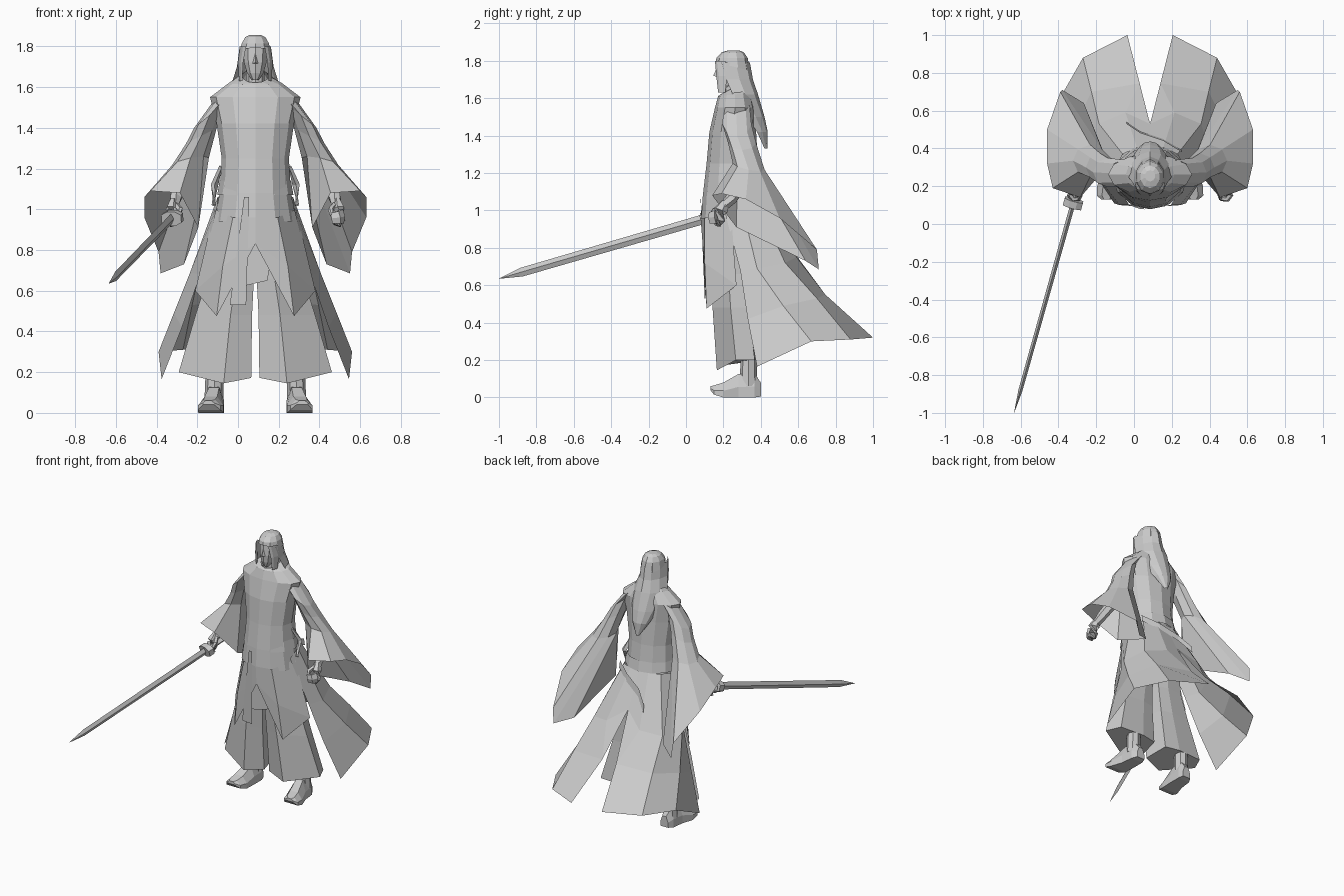
import bpy, bmesh, math
from mathutils import Vector

CX = 0.085  # body centre line
grey = bpy.data.materials.new("plain_grey")
grey.diffuse_color = (0.6, 0.6, 0.6, 1)


def make(name, verts, faces):
    """Mesh object from points given relative to the body centre line."""
    me = bpy.data.meshes.new(name)
    me.from_pydata([(x + CX, y, z) for x, y, z in verts], [], faces)
    bm = bmesh.new()
    bm.from_mesh(me)
    bmesh.ops.remove_doubles(bm, verts=bm.verts, dist=0.0005)
    bmesh.ops.recalc_face_normals(bm, faces=bm.faces)
    bm.to_mesh(me)
    bm.free()
    me.materials.append(grey)
    ob = bpy.data.objects.new(name, me)
    bpy.context.collection.objects.link(ob)
    return ob


def loft(name, rows, closed=True, caps=(False, False)):
    """Skin a list of equally long rows of points."""
    n = len(rows[0])
    faces = []
    for r in range(len(rows) - 1):
        for i in range(n if closed else n - 1):
            j = (i + 1) % n
            faces.append((r * n + i, r * n + j, (r + 1) * n + j, (r + 1) * n + i))
    if caps[0]:
        faces.append(tuple(range(n)))
    if caps[1]:
        faces.append(tuple(range((len(rows) - 1) * n, len(rows) * n)))
    return make(name, [p for row in rows for p in row], faces)


def oval(cx, rx, y0, y1, z, n=12, tilt=0.0, start=-90, lean=0.0):
    """Horizontal oval from front y0 to back y1, tilted along y, leaning along x."""
    cy, ry = (y0 + y1) / 2, (y1 - y0) / 2
    pts = []
    for i in range(n):
        a = math.radians(start + 360 * i / n)
        x, y = cx + rx * math.cos(a), cy + ry * math.sin(a)
        pts.append((x, y, z + tilt * (y - cy) - lean * (x - cx)))
    return pts


def flip(rows, s):
    return [[(x * s, y, z) for x, y, z in row] for row in rows]


def tube(name, path, radii, n=6, squash=1.0):
    """Tapered tube along a path."""
    path = [Vector(p) for p in path]
    rows = []
    for i, p in enumerate(path):
        d = (path[min(i + 1, len(path) - 1)] - path[max(i - 1, 0)]).normalized()
        u = d.cross(Vector((0, 0, 1)) if abs(d.z) < 0.95 else Vector((0, 1, 0))).normalized()
        v = u.cross(d)
        ang = [2 * math.pi * k / n for k in range(n)]
        rows.append([tuple(p + radii[i] * (squash * math.cos(a) * u + math.sin(a) * v)) for a in ang])
    return loft(name, rows, caps=(True, True))


# robe body with a low pointed collar
loft("robe_body", [oval(0, rx, a, b, z, 12, t) for z, rx, a, b, t in (
    (1.655, .065, .185, .32, .5), (1.62, .13, .172, .35, .1), (1.55, .222, .155, .37, 0),
    (1.42, .19, .125, .375, 0), (1.25, .165, .11, .385, 0), (1.08, .175, .09, .405, 0),
    (.94, .20, .08, .43, 0))])
# neck and head
loft("neck", [oval(0, .045, .20, .29, z, 8) for z in (1.58, 1.72)])
loft("head", [oval(0, rx, a, b, z, 10) for z, rx, a, b in (
    (1.635, .018, .18, .22), (1.67, .043, .168, .27), (1.72, .058, .162, .30),
    (1.76, .062, .165, .31), (1.81, .064, .17, .31))], caps=(True, True))
make("nose", [(0, .165, 1.765), (.014, .166, 1.715), (-.014, .166, 1.715), (0, .146, 1.72)],
     [(0, 1, 3), (0, 3, 2), (1, 2, 3)])
# hair: cap, long back fall, front locks
loft("hair_cap", [oval(0, rx, a, b, z, 10, t) for z, rx, a, b, t in (
    (1.856, .028, .225, .285, 0), (1.845, .052, .19, .31, 0), (1.815, .07, .163, .33, 0),
    (1.77, .079, .158, .343, -.25))], caps=(True, False))
fall = []
for z, rx, a, b in ((1.79, .078, .19, .342), (1.70, .09, .215, .358), (1.62, .115, .25, .385),
                    (1.50, .095, .325, .42), (1.42, .065, .38, .437), (1.33, .012, .42, .435)):
    fall.append([(-rx * math.cos(t), a + (b - a) * math.sin(t), z)
                 for t in (math.pi * k / 6 for k in range(7))])
loft("hair_fall", fall, closed=False)
for s in (-1, 1):
    loft("hair_lock", flip([[(.045, .155, 1.80), (.06, .165, 1.80), (.077, .21, 1.80)],
                            [(.06, .162, 1.72), (.072, .175, 1.72), (.085, .22, 1.72)],
                            [(.064, .172, 1.63), (.070, .18, 1.63), (.08, .21, 1.63)]], s), closed=False)

# trouser outline: offsets across and along, one ring of six corners
LEG = ((-.24, -1), (1, -.05), (.75, .9), (-.25, 1), (-.85, .85), (-1, -.65))
HEM_Z = (.145, .20, .20, .20, .195, .172)

for s in (-1, 1):
    # wide sleeve: opening faces front and outward, inner wall hangs lower
    loft("sleeve", flip([
        oval(.14, .07, .20, .34, 1.56, 8, 0, -45, .5),
        oval(.225, .075, .195, .35, 1.46, 8, 0, -45, .8),
        oval(.265, .075, .225, .375, 1.36, 8, 0, -45, .5),
        oval(.318, .09, .25, .42, 1.235, 8, -.2, -45, .2),
        [(.515, .19, 1.09), (.545, .32, 1.06), (.545, .50, .96), (.475, .70, .79),
         (.465, .71, .685), (.35, .64, .73), (.28, .27, .91), (.37, .14, 1.08)]], s))
    # forearm and curled hand
    tube("forearm", [(.31 * s, .34, 1.22), (.39 * s, .24, 1.06), (.40 * s, .20, 1.02)], [.04, .032, .026])
    tube("palm", [(.40 * s, .21, 1.045), (.41 * s, .185, 1.0), (.41 * s, .175, .95), (.40 * s, .17, .92)],
         [.022, .04, .04, .022], 6, .8)
    tube("fingers", [(.425 * s, .16, .965), (.41 * s, .132, .96), (.375 * s, .135, .955)],
         [.04, .035, .03], 6, .45)
    tube("thumb", [(.39 * s, .19, 1.02), (.37 * s, .15, 1.0), (.375 * s, .13, .97)], [.015, .014, .009], 5)

    # front coat panel with a pointed hem
    make("front_panel", [(x * s, y, z) for x, y, z in (
        (.20, .24, 1.0), (.11, .10, .96), (0, .078, .96), (0, .088, .83), (.19, .11, .475),
        (.295, .27, .60), (.16, .10, .72))],
        [(0, 1, 6, 5), (1, 2, 3, 6), (6, 3, 4), (6, 4, 5)])
    # flared back skirt, split into two tails
    top = [(.185, .20, 1.02), (.185, .29, 1.06), (.145, .37, 1.07), (.07, .405, 1.07), (0, .41, 1.07)]
    mid = [(.27, .29, .68), (.32, .38, .69), (.27, .53, .72), (.13, .59, .75), (0, .53, .84)]
    low = [(.36, .33, .42), (.40, .52, .49), (.31, .70, .53), (.055, .745, .55)]
    hem = [(.46, .38, .165), (.475, .67, .30), (.355, .88, .31), (.12, 1.0, .32)]
    pts = [(x * s, y, z) for x, y, z in top + mid + low + hem]
    faces = [(i, i + 1, i + 6, i + 5) for i in range(4)] + [(8, 9, 13)]
    faces += [(5 + i, 6 + i, 11 + i, 10 + i) for i in range(3)]
    faces += [(10 + i, 11 + i, 15 + i, 14 + i) for i in range(3)]
    make("back_skirt", pts, faces)

    # wide trouser leg, closed at the hem
    legs = []
    for cx, w, y0, y1, z in ((.198, .178, .165, .378, None), (.155, .139, .142, .345, .48),
                             (.122, .115, .13, .335, .66), (.10, .10, .125, .345, .95)):
        legs.append([(cx + w * u, (y0 + y1) / 2 + (y1 - y0) / 2 * v, z or hz)
                     for (u, v), hz in zip(LEG, HEM_Z)])
    loft("trouser_leg", flip(legs, s), caps=(True, False))
    # ankle and splayed shoe
    tube("ankle", [(.20 * s, .335, .20), (.203 * s, .335, .06)], [.044, .047], 8)
    rows = []
    for y, r, z0, z1, dx in ((.40, .03, .005, .08, -.01), (.365, .045, 0, .13, -.005), (.28, .05, 0, .125, 0),
                             (.20, .062, 0, .08, .015), (.15, .055, .015, .065, .024), (.13, .028, .04, .06, .027)):
        c = .203 + dx
        h = z1 - z0
        rows.append([(c + r, y, z0), (c + r, y, z0 + h * .45), (c + r * .5, y, z1),
                     (c - r * .5, y, z1), (c - r, y, z0 + h * .45), (c - r, y, z0)])
    loft("shoe", flip(rows, s), caps=(True, True))
    # loose sash loop at the hip
    tube("hip_cord", [(.17 * s, .25, 1.21), (.20 * s, .29, 1.12), (.205 * s, .25, 1.02)], [.010, .018, .010], 4)

# waist sash, front strip and inner tabard
loft("waist_sash", [oval(0, rx, a, b, z) for z, rx, a, b in (
    (1.14, .175, .102, .405), (1.07, .187, .092, .42))])
make("front_strip", [(-.055, .08, 1.06), (-.03, .078, 1.06), (-.045, .10, .53), (-.125, .105, .53)],
     [(0, 1, 2, 3)])
make("inner_tabard", [(-.09, .122, .86), (.09, .122, .86), (.06, .122, .65), (-.07, .122, .62)],
     [(0, 1, 2, 3)])
# ribbon trailing across the back
loft("back_ribbon", [[(x, y, z), (x, y + .01, z - .05)] for x, y, z in (
    (.17, .38, 1.09), (.07, .44, 1.04), (-.05, .48, .98), (-.125, .53, .90))], closed=False)

# sword in the hand on the -x side
base = Vector((-.325 - CX, .10, .955))
tip = Vector((-.635 - CX, -1.0, .635))
d = (tip - base).normalized()
side = d.cross(Vector((0, 0, 1))).normalized()
up = side.cross(d)


def diamond(p, w, h):
    return [tuple(p + v) for v in (side * w, up * h, side * -w, up * -h)]


loft("sword_blade", [diamond(base, .013, .026), diamond(base.lerp(tip, .89), .011, .024),
                     diamond(tip, .0005, .0005)], caps=(True, True))
loft("sword_guard", [[tuple(base + d * t + side * a + up * b) for a, b in
                      ((.05, -.02), (.05, .02), (.02, .035), (-.02, .035),
                       (-.05, .02), (-.05, -.02), (-.02, -.035), (.02, -.035))]
                     for t in (-.03, .01)], caps=(True, True))
loft("sword_grip", [diamond(base - d * t, .016, .02) for t in (0, .15)], caps=(True, True))
